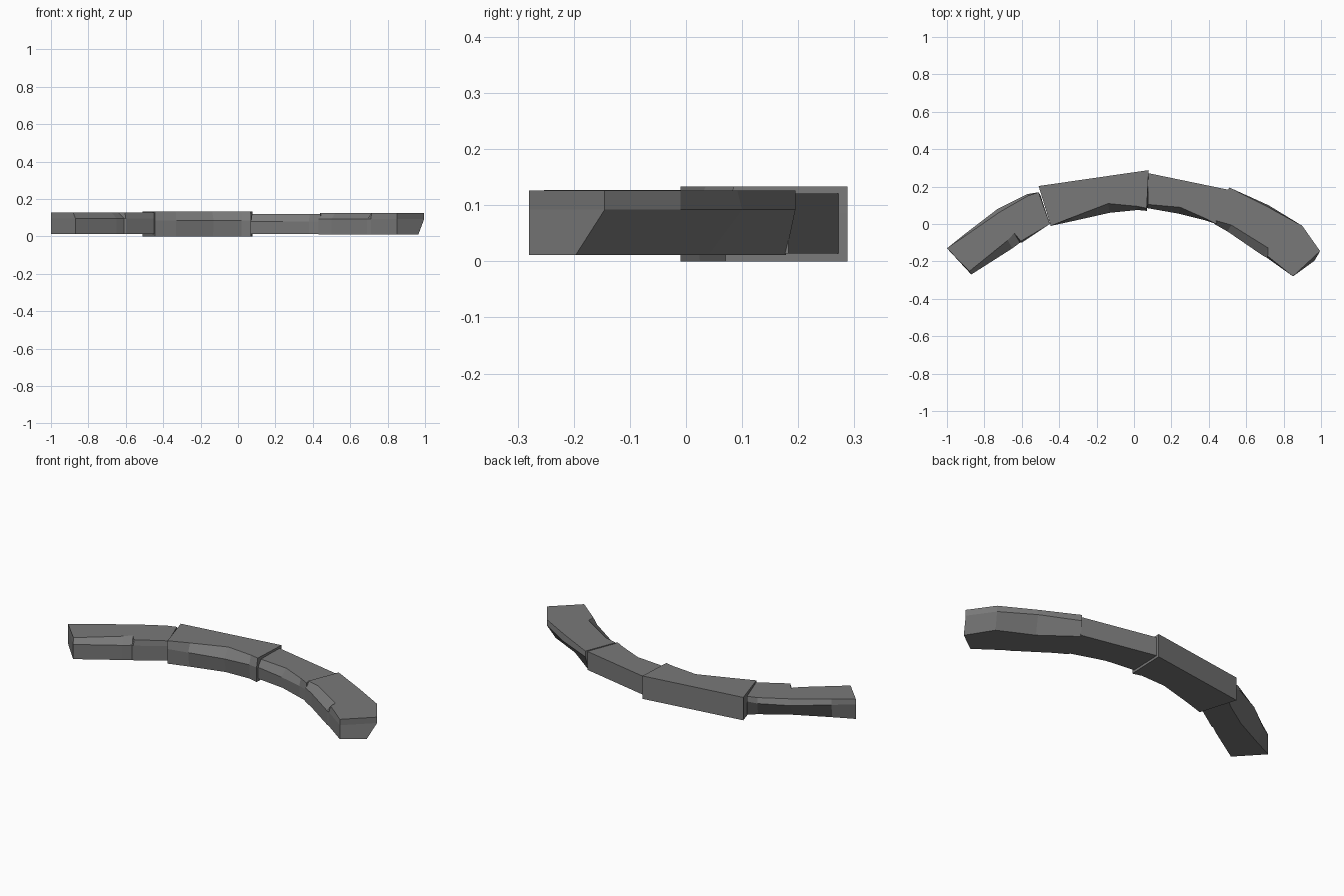
import bpy
import bmesh
from mathutils import Vector

default_cube = bpy.data.objects.get("Cube")
if default_cube:
    bpy.data.objects.remove(default_cube, do_unlink=True)

# Single stone colour
GREY = (0.19, 0.19, 0.19, 1.0)
stone_grey = bpy.data.materials.new("stone_grey")
stone_grey.diffuse_color = GREY
stone_grey.use_nodes = True
shader = stone_grey.node_tree.nodes["Principled BSDF"]
shader.inputs["Base Color"].default_value = GREY
shader.inputs["Roughness"].default_value = 0.9


def make_stone(name, inward, heights, front, back):
    """Loft a rough block through a base, a ledge and a top ring.

    Each column is (x, y, base inset, top inset). Insets run along the
    inward direction on the front and against it on the back.
    """
    inward = Vector(inward).normalized()
    columns = [(c, inward) for c in front] + [(c, -inward) for c in back]
    bm = bmesh.new()
    rings = []
    for level, z in enumerate(heights):
        ring = []
        for (x, y, base_inset, top_inset), direction in columns:
            inset = (base_inset, 0, top_inset)[level]
            spot = Vector((x, y)) + direction * inset
            ring.append(bm.verts.new((spot.x, spot.y, z)))
        rings.append(ring)

    # Side walls between neighbouring rings
    for low, high in zip(rings, rings[1:]):
        for i in range(len(low)):
            j = (i + 1) % len(low)
            bm.faces.new((low[i], low[j], high[j], high[i]))

    # Underside and upper face
    bm.faces.new(list(reversed(rings[0])))
    bm.faces.new(rings[-1])
    bmesh.ops.recalc_face_normals(bm, faces=bm.faces)

    mesh = bpy.data.meshes.new(name)
    bm.to_mesh(mesh)
    bm.free()
    mesh.materials.append(stone_grey)
    stone = bpy.data.objects.new(name, mesh)
    bpy.context.collection.objects.link(stone)
    return stone


# Right end stone, chipped along the outer half of its front
make_stone(
    "right_end_stone", (-0.5, 0.85), (0.012, 0.097, 0.127),
    front=[(-0.87, -0.27, 0, 0.02), (-0.65, -0.13, 0, 0.05),
           (-0.61, -0.1, 0, 0.06), (-0.6, -0.1, 0, 0.01), (-0.45, 0, 0, 0)],
    back=[(-0.51, 0.17, 0.02, 0), (-0.57, 0.16, 0.05, 0.01),
          (-0.73, 0.08, 0.07, 0.02), (-0.9, -0.05, 0.03, 0.01),
          (-1, -0.13, 0, 0)])

# Large middle stone, hollowed along its upper front edge
make_stone(
    "right_middle_stone", (-0.16, 0.98), (0, 0.085, 0.133),
    front=[(-0.445, -0.01, 0, 0), (-0.33, 0.015, 0.01, 0.02),
           (-0.13, 0.06, 0.02, 0.05), (0.02, 0.075, 0.01, 0.02),
           (0.07, 0.07, 0, 0.015)],
    back=[(0.078, 0.288, 0, 0), (-0.51, 0.203, 0, 0)])

# Smaller middle stone
make_stone(
    "left_middle_stone", (0.22, 0.97), (0.014, 0.08, 0.121),
    front=[(0.07, 0.085, 0, 0.02), (0.24, 0.055, 0.01, 0.035),
           (0.38, 0.02, 0, 0.01), (0.44, 0, 0, 0)],
    back=[(0.505, 0.183, 0, 0), (0.075, 0.272, 0, 0)])

# Left end stone, chipped along the inner half of its front
make_stone(
    "left_end_stone", (0.5, 0.85), (0.011, 0.092, 0.126),
    front=[(0.43, 0, 0, 0.02), (0.5, -0.04, 0, 0.04),
           (0.69, -0.17, 0, 0.05), (0.71, -0.18, 0, 0.01),
           (0.85, -0.28, 0, 0)],
    back=[(0.995, -0.145, 0.06, 0), (0.9, -0.01, 0.05, 0),
          (0.72, 0.1, 0.07, 0.01), (0.51, 0.195, 0.02, 0)])
